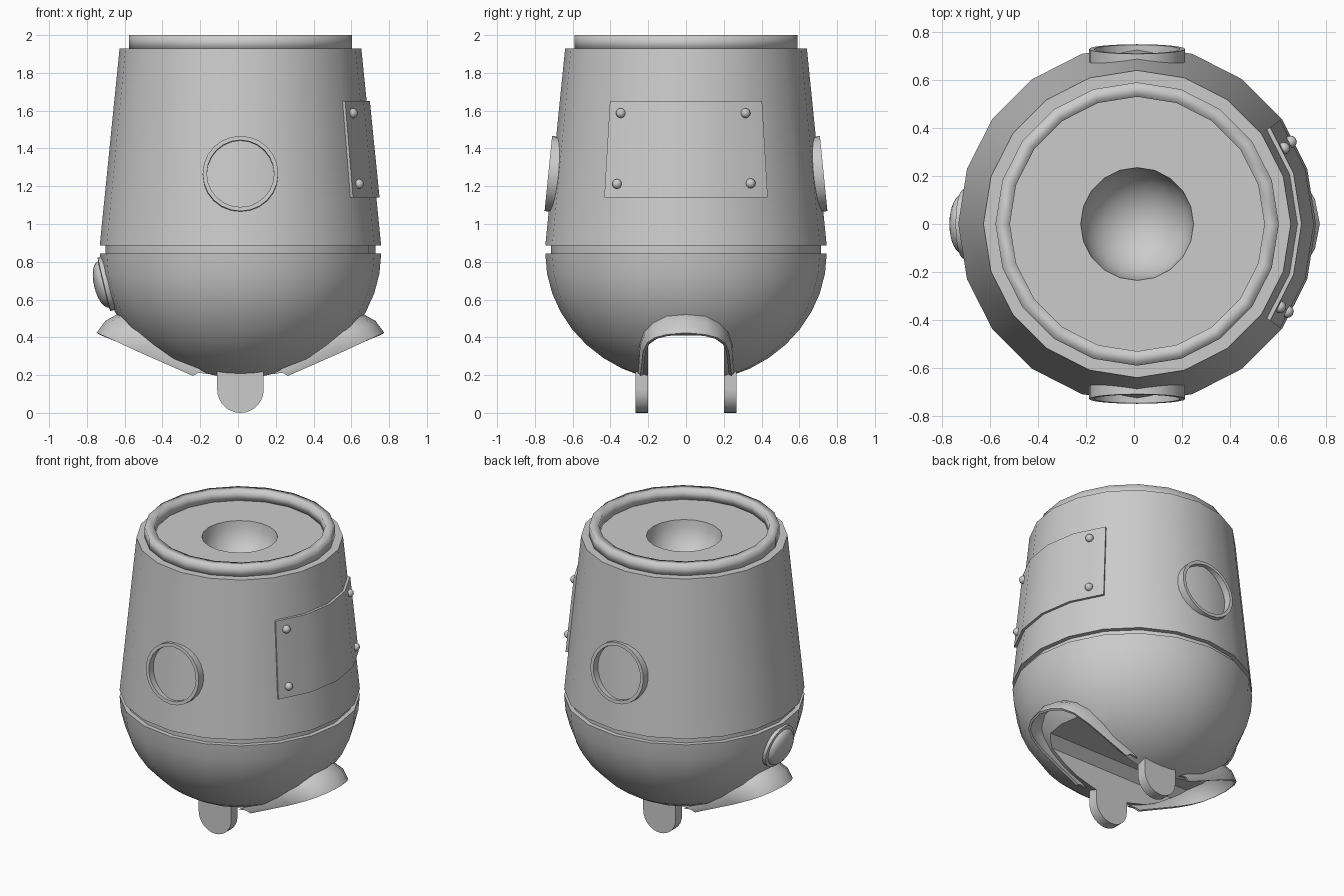
import bpy, bmesh, math
from mathutils import Matrix, Vector

if "Cube" in bpy.data.objects:
    bpy.data.objects.remove(bpy.data.objects["Cube"])

CX = 0.013      # body axis
SIDES = 20
R0, Z0, R1, Z1 = 0.745, 0.885, 0.64, 1.93   # upper shell cone


def cone_r(z):
    return R0 + (R1 - R0) * (z - Z0) / (Z1 - Z0)


def new_obj(name, bm, matrix=None):
    bmesh.ops.recalc_face_normals(bm, faces=bm.faces)
    if matrix is not None:
        bm.transform(matrix)
    mesh = bpy.data.meshes.new(name)
    bm.to_mesh(mesh)
    bm.free()
    ob = bpy.data.objects.new(name, mesh)
    ob.location.x = CX
    bpy.context.collection.objects.link(ob)
    return ob


def mirror(ob, x=False, y=False):
    m = ob.modifiers.new("mirror", 'MIRROR')
    m.use_axis = (x, y, False)


def finish(ob, angle=30):
    bpy.ops.object.select_all(action='DESELECT')
    bpy.context.view_layer.objects.active = ob
    ob.select_set(True)
    bpy.ops.object.convert(target='MESH')
    bpy.ops.object.shade_smooth_by_angle(angle=math.radians(angle))


def lathe(profile, n, closed=False):
    """Spin (radius, height) points about z."""
    bm = bmesh.new()
    rings = []
    for r, z in profile:
        if r < 1e-5:
            rings.append([bm.verts.new((0, 0, z))] * n)
        else:
            rings.append([bm.verts.new((r * math.cos(2 * math.pi * i / n),
                                        r * math.sin(2 * math.pi * i / n), z)) for i in range(n)])
    pairs = list(zip(rings, rings[1:]))
    if closed:
        pairs.append((rings[-1], rings[0]))
    for a, b in pairs:
        for i in range(n):
            j = (i + 1) % n
            bm.faces.new(list(dict.fromkeys((a[i], a[j], b[j], b[i]))))
    return bm


def prism(points, axis, a, b):
    """Extrude a 2D outline along x or y between a and b."""
    bm = bmesh.new()
    place = (lambda p, t: (t, p[0], p[1])) if axis == 'x' else (lambda p, t: (p[0], t, p[1]))
    va = [bm.verts.new(place(p, a)) for p in points]
    vb = [bm.verts.new(place(p, b)) for p in points]
    bm.faces.new(va)
    bm.faces.new(vb)
    for i in range(len(points)):
        j = (i + 1) % len(points)
        bm.faces.new((va[i], va[j], vb[j], vb[i]))
    return bm


# body: round bottom, groove, tapered shell, top plate with a bowl
prof = [(R0 * math.sin(t), 0.845 - 0.685 * math.cos(t))
        for t in (math.pi / 2 * i / 10 for i in range(11))]
prof += [(0.715, 0.845), (0.715, Z0), (R0, Z0), (R1, Z1), (0.235, Z1)]
prof += [(0.235 * math.cos(t), Z1 - 0.235 * math.sin(t))
         for t in (math.pi / 2 * i / 7 for i in range(1, 8))]
body = new_obj("body_shell", lathe(prof, SIDES))

# slot running right through the bottom
slot = new_obj("slot_cutter", prism([(-.2, -.1), (-.2, .36), (-.13, .41), (.13, .41),
                                     (.2, .36), (.2, -.1)], 'x', -1, 1))
slot.hide_render = True
cut = body.modifiers.new("slot", 'BOOLEAN')
cut.operation = 'DIFFERENCE'
cut.solver = 'EXACT'
cut.object = slot
finish(body)
bpy.data.objects.remove(slot)

# raised rim on top
rim = new_obj("top_rim", lathe([(.59, Z1 - .01), (.59, 2), (.53, 2), (.53, Z1 - .01)],
                               SIDES, closed=True))
finish(rim, 100)

# rounded foot tabs either side of the slot
arc = [(0.123 * math.cos(t), 0.123 + 0.123 * math.sin(t))
       for t in (math.pi + math.pi * i / 14 for i in range(15))]
tab = new_obj("foot_tabs", prism(arc + [(.123, .26), (-.123, .26)], 'y', .2, .268))
mirror(tab, y=True)
finish(tab)

# flared hoods over the slot ends (half of one, mirrored twice)
lower = [(.755, 0, .42), (.735, .1, .411), (.70, .16, .396), (.64, .2, .37),
         (.54, .22, .325), (.25, .235, .198)]
upper = [(.64, 0, .52), (.625, .1, .508), (.585, .17, .475), (.53, .215, .43),
         (.44, .24, .36), (.17, .245, .205)]
bm = bmesh.new()
rows = []
for k in (0, .5, 1):
    row = []
    for a, b in zip(lower, upper):
        p = Vector(a).lerp(Vector(b), k)
        if k == .5:
            p += Vector((.012, .006 if a[1] else 0, .012))
        row.append(bm.verts.new(p))
    rows.append(row)
for a, b in zip(rows, rows[1:]):
    for i in range(len(a) - 1):
        bm.faces.new((a[i], a[i + 1], b[i + 1], b[i]))
hood = new_obj("slot_hoods", bm)
mirror(hood, x=True, y=True)
sol = hood.modifiers.new("thickness", 'SOLIDIFY')
sol.thickness = 0.015
sol.offset = 0
finish(hood, 40)

# round port frames, front and back, leaning with the wall
tilt = math.atan2(R0 - R1, Z1 - Z0)
ring = lathe([(.2, -.1), (.2, .022), (.178, .022), (.178, -.1)], 24, closed=True)
pose = Matrix.Translation((0, -cone_r(1.265), 1.265)) @ Matrix.Rotation(math.pi / 2 - tilt, 4, 'X')
port = new_obj("port_frames", ring, pose)
mirror(port, y=True)
finish(port)

# riveted plate following the wall on the right side
bm = bmesh.new()
grid = []
for z in (1.14, 1.652):
    for off in (-.01, .017):
        r = cone_r(z) + off
        grid.append([bm.verts.new((r * math.cos(a), r * math.sin(a), z))
                     for a in (math.radians(18 * i) for i in range(-2, 3))])
loop = [grid[0], grid[1], grid[3], grid[2]]
for k in range(4):
    a, b = loop[k], loop[(k + 1) % 4]
    for i in range(4):
        bm.faces.new((a[i], a[i + 1], b[i + 1], b[i]))
for e in (0, 4):
    bm.faces.new([g[e] for g in loop])
finish(new_obj("side_plate", bm))

# plate rivets
bm = bmesh.new()
for y, z in ((-.345, 1.587), (.315, 1.587), (-.365, 1.212), (.342, 1.215)):
    r = cone_r(z) + .013
    x = math.sqrt(r * r - y * y)
    bmesh.ops.create_uvsphere(bm, u_segments=12, v_segments=8, radius=.026,
                              matrix=Matrix.Translation((x, y, z)))
finish(new_obj("plate_rivets", bm), 60)

# domed button on the left side, facing slightly down
dome = [(.145, -.08), (.145, .015), (.125, .018)]
dome += [(.125 * math.cos(t), .018 + .05 * math.sin(t))
         for t in (math.pi / 2 * i / 6 for i in range(1, 7))]
face = Vector((-.97, 0, -.23)).to_track_quat('Z', 'Y').to_matrix().to_4x4()
button = new_obj("side_button", lathe([(0, -.08)] + dome, 24),
                 Matrix.Translation((-.708, 0, .684)) @ face)
finish(button)
